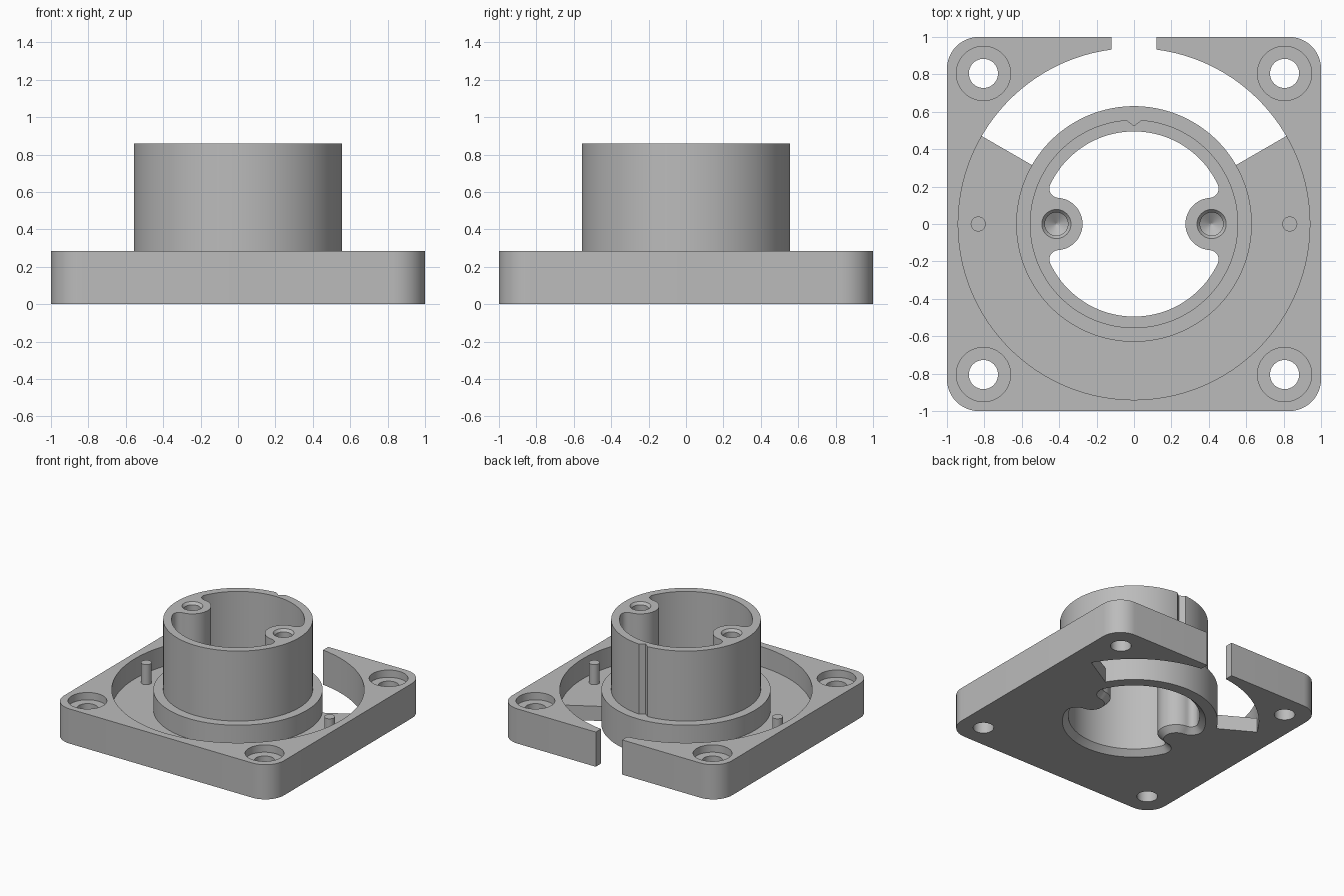
import bpy
import bmesh
from math import sin, cos, pi, radians, degrees, atan2, sqrt

cube = bpy.data.objects.get("Cube")
if cube:
    bpy.data.objects.remove(cube, do_unlink=True)

GREY = (0.5, 0.5, 0.5, 1.0)
grey = bpy.data.materials.new("plain grey")
grey.use_nodes = True
grey.diffuse_color = GREY
grey.node_tree.nodes["Principled BSDF"].inputs["Base Color"].default_value = GREY

PLATE_TOP, FLOOR, TOP = 0.285, 0.12, 0.86
LUG_X = 0.415


def arc(cx, cy, r, a, b, n):
    """Points on an arc from angle a to b in degrees, both ends included."""
    angles = [radians(a + (b - a) * i / n) for i in range(n + 1)]
    return [(cx + r * cos(t), cy + r * sin(t)) for t in angles]


def circle(cx, cy, r, n=48):
    return arc(cx, cy, r, 0, 360, n)[:-1]


def sector(r_in, r_out, a, b):
    n = int((b - a) / 2)
    return arc(0, 0, r_out, a, b, n) + arc(0, 0, r_in, b, a, n)


def loft(name, sections):
    """Solid skinned through (outline, z) sections with equal point counts."""
    bm = bmesh.new()
    rings = [[bm.verts.new((x, y, z)) for x, y in pts] for pts, z in sections]
    for low, high in zip(rings, rings[1:]):
        for i in range(len(low)):
            j = (i + 1) % len(low)
            bm.faces.new((low[i], low[j], high[j], high[i]))
    bm.faces.new(rings[0][::-1])
    bm.faces.new(rings[-1])
    bmesh.ops.recalc_face_normals(bm, faces=bm.faces)
    mesh = bpy.data.meshes.new(name)
    bm.to_mesh(mesh)
    bm.free()
    mesh.materials.append(grey)
    obj = bpy.data.objects.new(name, mesh)
    bpy.context.collection.objects.link(obj)
    return obj


def prism(name, pts, z0, z1):
    return loft(name, [(pts, z0), (pts, z1)])


def cut(target, cutter):
    mod = target.modifiers.new("cut", "BOOLEAN")
    mod.operation, mod.solver, mod.object = "DIFFERENCE", "EXACT", cutter
    bpy.context.view_layer.objects.active = target
    bpy.ops.object.modifier_apply(modifier=mod.name)
    bpy.data.objects.remove(cutter, do_unlink=True)


def cavity_outline(grow=0.0):
    """Round bore with a screw lug bulging in from each side, filleted."""
    bore, fillet, lug, fy = 0.495, 0.05, 0.14, 0.19
    fx = sqrt((bore - fillet) ** 2 - fy ** 2)
    t = degrees(atan2(fy, fx))
    u = degrees(atan2(fy, fx - LUG_X))
    quarter = arc(LUG_X, 0, lug - grow, 180, u, 14)
    quarter += arc(fx, fy, fillet + grow, u + 180, t + 360, 12)[1:]
    quarter += arc(0, 0, bore + grow, t, 90, 20)[1:]
    half = quarter + [(-x, y) for x, y in quarter[-2::-1]]
    return half[:-1] + [(-x, -y) for x, y in half[:-1]]


def cut_cavity(target):
    chamfer = 0.045
    eps = 0.01
    cut(target, loft("cavity_cutter", [
        (cavity_outline(chamfer + eps), -eps),
        (cavity_outline(), chamfer), (cavity_outline(), 1)]))


# Square base with rounded corners
r = 0.17
c = 1 - r
outline = []
for k, (sx, sy) in enumerate([(1, 1), (-1, 1), (-1, -1), (1, -1)]):
    outline += arc(sx * c, sy * c, r, 90 * k, 90 * k + 90, 12)
base = prism("base_flange", outline, 0, PLATE_TOP)

# Round recess, leaving a collar, and the open back window and slot
cut(base, prism("window_cutter", sector(0.63, 0.94, 30, 150), -1, 1))
cut(base, prism("recess_cutter", sector(0.63, 0.94, 140, 400), FLOOR, 1))
w = 0.12
cut(base, prism("slot_cutter", [(-w, 0.8), (w, 0.8), (w, 1.2), (-w, 1.2)], -1, 1))

# Counterbored corner holes
for sx in (-1, 1):
    for sy in (-1, 1):
        x, y = sx * 0.805, sy * 0.805
        cut(base, prism("hole_cutter", circle(x, y, 0.078), -1, 1))
        cut(base, prism("counterbore_cutter", circle(x, y, 0.145), PLATE_TOP - 0.06, 1))
cut_cavity(base)

# Tube with a V groove down the back
tube = prism("socket_tube", circle(0, 0, 0.557, 120), PLATE_TOP, TOP)
cut_cavity(tube)
cut(tube, prism("groove_cutter", [(0, 0.525), (0.08, 0.585), (-0.08, 0.585)], PLATE_TOP, 1))

# Blind screw holes with a small lead-in and a conical end
for sx in (-1, 1):
    sections = [(0.003, 0.4), (0.062, 0.44), (0.062, TOP - 0.02), (0.078, TOP), (0.078, 1)]
    cut(tube, loft("screw_cutter", [(circle(sx * LUG_X, 0, rad), z) for rad, z in sections]))

# Locating pins on the recess floor
pins = [prism("locating_pin_" + side, circle(sx * 0.833, 0, 0.04, 32), FLOOR, PLATE_TOP)
        for side, sx in (("left", 1), ("right", -1))]

# Smooth shading with crisp edges
bpy.ops.object.select_all(action="DESELECT")
for obj in [base, tube] + pins:
    obj.select_set(True)
bpy.context.view_layer.objects.active = base
bpy.ops.object.shade_smooth_by_angle(angle=radians(30))
